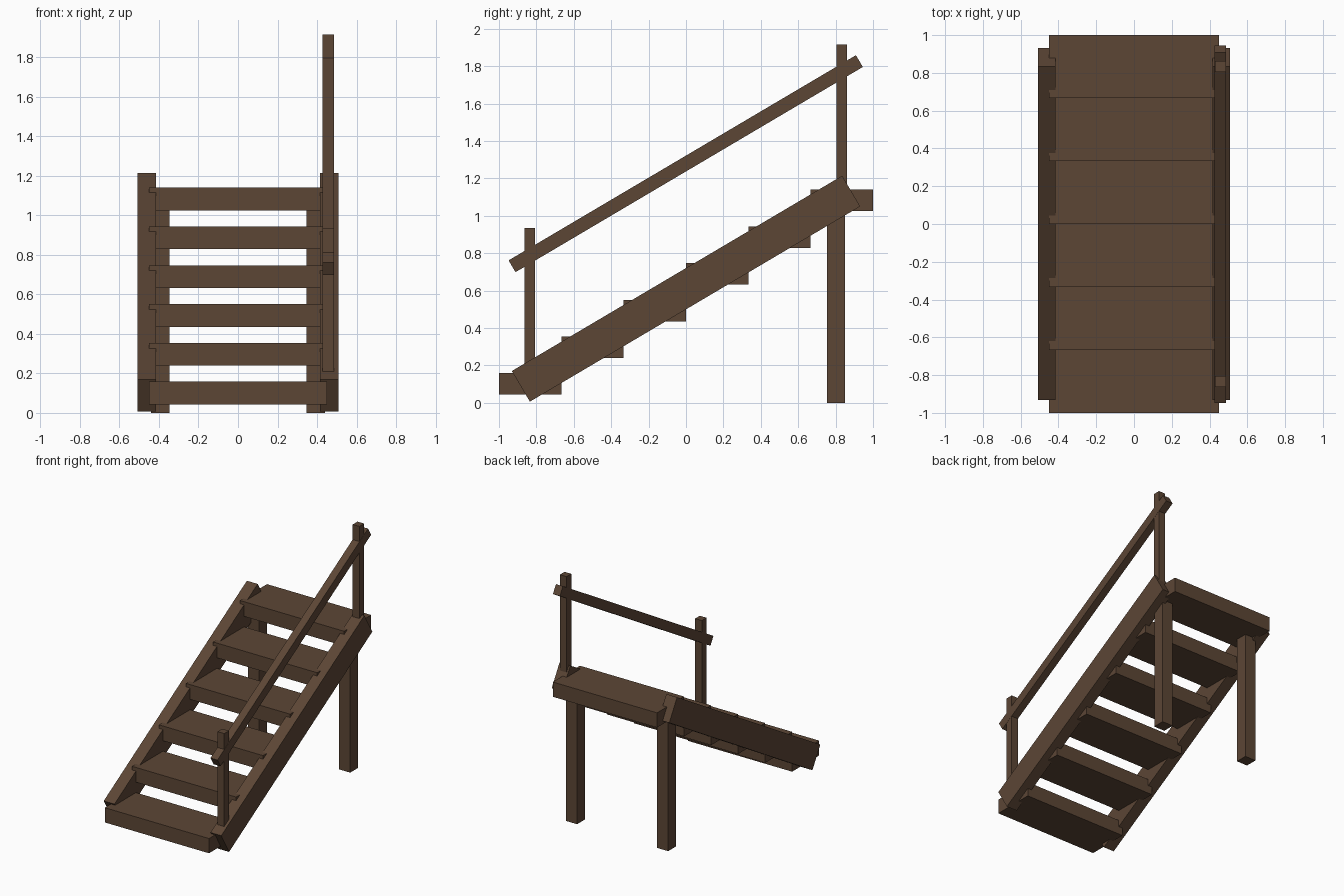
import bpy
from math import atan2, hypot
from mathutils import Matrix, Vector

default = bpy.data.objects.get("Cube")
if default:
    bpy.data.objects.remove(default, do_unlink=True)

# One brown timber colour
wood = bpy.data.materials.new("brown_wood")
wood.use_nodes = True
colour = (0.107, 0.061, 0.036, 1)
wood.diffuse_color = colour
bsdf = wood.node_tree.nodes["Principled BSDF"]
bsdf.inputs["Base Color"].default_value = colour
bsdf.inputs["Roughness"].default_value = 0.8


def timber(name, centre, size, tilt=0):
    """Square-cut timber, tilted about the x axis."""
    bpy.ops.mesh.primitive_cube_add(size=1)
    ob = bpy.context.object
    ob.name = ob.data.name = name
    ob.data.transform(Matrix.Diagonal((*size, 1)))
    ob.location = centre
    ob.rotation_euler.x = tilt
    ob.data.materials.append(wood)
    return ob


def sloped_beam(name, x, start, end, width, height):
    """Beam whose centre line runs between two (y, z) points."""
    a, b = Vector(start), Vector(end)
    d, mid = b - a, (a + b) / 2
    return timber(name, (x, mid.x, mid.y), (width, hypot(*d), height),
                  atan2(d.y, d.x))


# Side stringers and back legs
for side, s in (("left", 1), ("right", -1)):
    sloped_beam(side + "_stringer", s * 0.461, (-0.883, 0.088),
                (0.883, 1.132), 0.093, 0.19)
    timber(side + "_leg", (s * 0.393, 0.802, 0.54), (0.095, 0.095, 1.08))

# Six treads
count = 6
depth = 2 / count
for i in range(count):
    timber(f"tread_{i + 1}", (0, -1 + depth * (i + 0.5), 0.101 + 0.1962 * i),
           (0.9, depth, 0.115))

# Handrail on the left with its two posts
rail_x = 0.457
for name, y, bottom, top in (("front_post", -0.835, 0.1, 0.935),
                             ("back_post", 0.833, 1.05, 1.915)):
    timber(name, (rail_x, y, (bottom + top) / 2), (0.058, 0.058, top - bottom))
sloped_beam("handrail", rail_x, (-0.93, 0.73), (0.927, 1.827), 0.06, 0.073)
